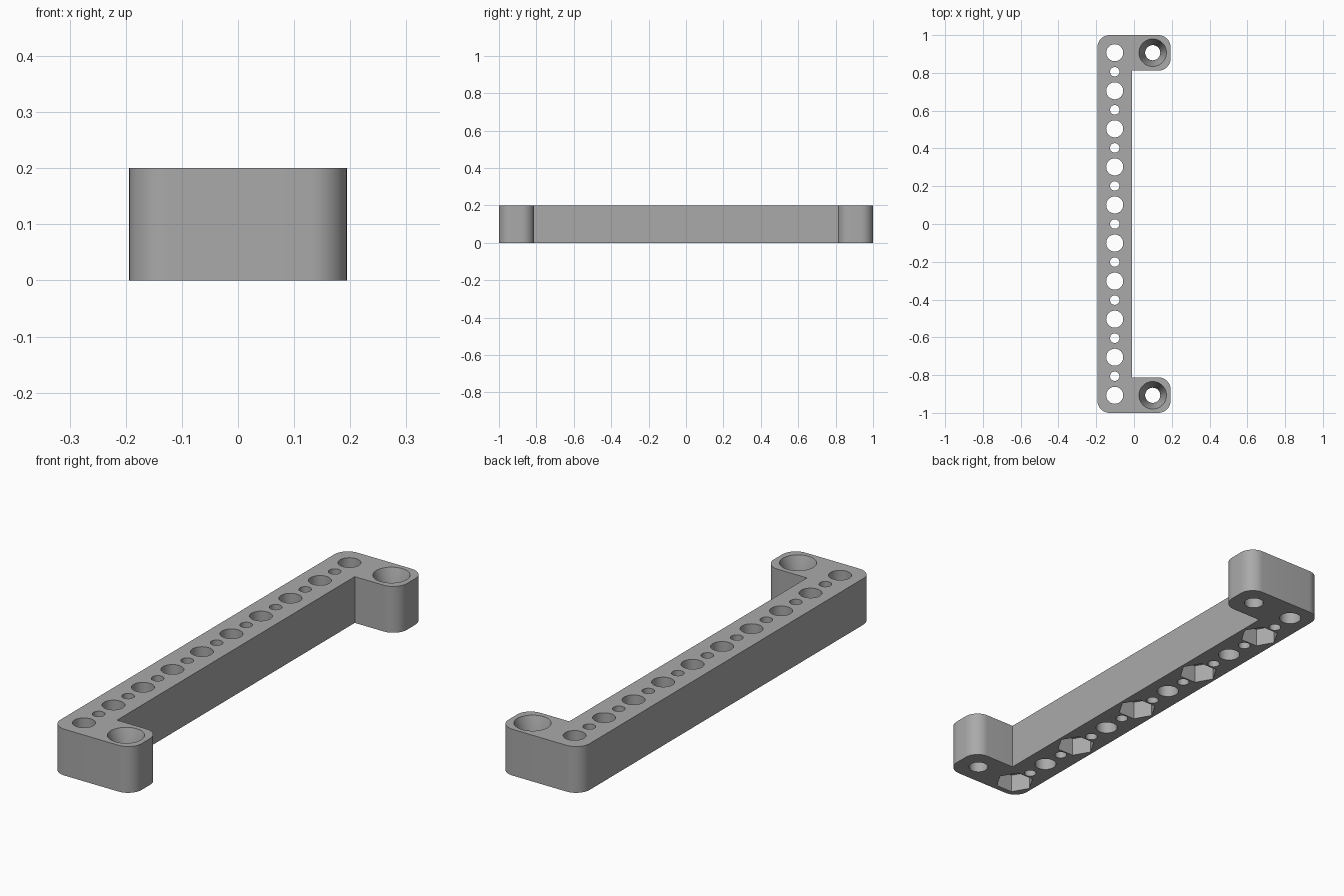
import bpy, bmesh, math
from mathutils import Matrix

if "Cube" in bpy.data.objects:
    bpy.data.objects.remove(bpy.data.objects["Cube"])

HEIGHT = 0.2
SPACING = 0.2015
BEAM_X, TAB_X = -0.102, 0.099


def make_object(name, bm):
    bmesh.ops.recalc_face_normals(bm, faces=bm.faces)
    mesh = bpy.data.meshes.new(name)
    bm.to_mesh(mesh)
    bm.free()
    obj = bpy.data.objects.new(name, mesh)
    bpy.context.collection.objects.link(obj)
    return obj


def add_cone(bm, x, y, z0, z1, r0, r1, sides=48, turn=0):
    bmesh.ops.create_cone(
        bm, cap_ends=True, segments=sides, radius1=r0, radius2=r1, depth=z1 - z0,
        matrix=Matrix.Translation((x, y, (z0 + z1) / 2)) @ Matrix.Rotation(turn, 4, "Z"))


def cut(target, name, bm):
    cutter = make_object(name, bm)
    cutter.hide_render = True
    mod = target.modifiers.new(name, "BOOLEAN")
    mod.operation, mod.solver, mod.object = "DIFFERENCE", "EXACT", cutter
    bpy.context.view_layer.objects.active = target
    bpy.ops.object.modifier_apply(modifier=name)
    bpy.data.objects.remove(cutter)


# Bracket outline: a long beam with a tab at each end, outer corners rounded
def corner(x, y, start, radius=0.065, steps=12):
    return [(x + radius * math.cos(a), y + radius * math.sin(a))
            for a in (start + math.pi / 2 * i / steps for i in range(steps + 1))]


left, right, end, r = -0.194, 0.194, 1.0, 0.065
inner_x, inner_y = -0.01, 0.812
upper = [(inner_x, inner_y)]
upper += corner(right - r, inner_y + r, -math.pi / 2)
upper += corner(right - r, end - r, 0)
upper += corner(left + r, end - r, math.pi / 2)
outline = upper + [(x, -y) for x, y in reversed(upper)]

bm = bmesh.new()
base = bm.faces.new([bm.verts.new((x, y, 0)) for x, y in outline])
top = bmesh.ops.extrude_face_region(bm, geom=[base])["geom"]
bmesh.ops.translate(bm, vec=(0, 0, HEIGHT),
                    verts=[v for v in top if isinstance(v, bmesh.types.BMVert)])
bracket = make_object("bracket", bm)

# Through holes: large ones with small ones between, and the tab screw holes
rows = [(i - 4.5) * SPACING for i in range(10)]
bm = bmesh.new()
for i, y in enumerate(rows):
    add_cone(bm, BEAM_X, y, -0.1, 0.3, 0.045, 0.045)
    if i < 9:
        add_cone(bm, BEAM_X, y + SPACING / 2, -0.1, 0.3, 0.025, 0.025, 32)
for y in (rows[0], rows[-1]):
    add_cone(bm, TAB_X, y, -0.1, 0.3, 0.04, 0.04)
cut(bracket, "hole_cutter", bm)

# Countersinks on top of the tabs
bm = bmesh.new()
for y in (rows[0], rows[-1]):
    add_cone(bm, TAB_X, y, 0.1, 0.21, 0.04, 0.0763)
cut(bracket, "countersink_cutter", bm)

# Hexagonal nut pockets underneath every other large hole
bm = bmesh.new()
for y in rows[::2]:
    add_cone(bm, BEAM_X, y, -0.1, 0.08, 0.08, 0.08, 6, math.pi / 6)
cut(bracket, "nut_pocket_cutter", bm)

# Plain grey finish
grey = bpy.data.materials.new("grey")
grey.use_nodes = True
colour = (0.4, 0.4, 0.4, 1)
grey.diffuse_color = colour
grey.node_tree.nodes["Principled BSDF"].inputs["Base Color"].default_value = colour
bracket.data.materials.clear()
bracket.data.materials.append(grey)
for poly in bracket.data.polygons:
    poly.material_index = 0

bpy.ops.object.select_all(action="DESELECT")
bracket.select_set(True)
bpy.context.view_layer.objects.active = bracket
bpy.ops.object.shade_smooth_by_angle(angle=math.radians(30))
